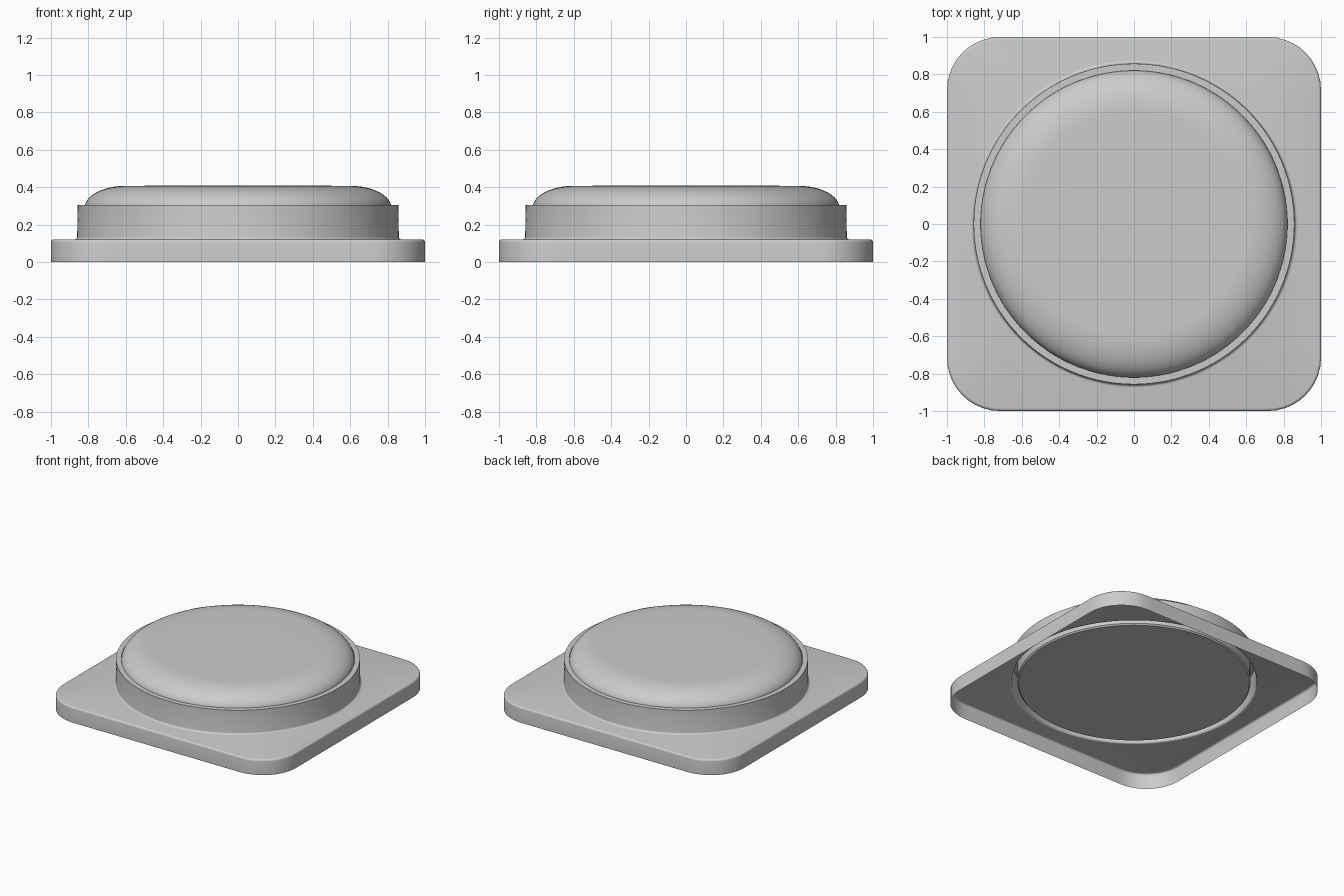
import bpy, bmesh, math

if "Cube" in bpy.data.objects:
    bpy.data.objects.remove(bpy.data.objects["Cube"])

N = 192  # segments around


def circle(r, z):
    return [(r * math.cos(2 * math.pi * i / N), r * math.sin(2 * math.pi * i / N), z) for i in range(N)]


def rounded_square(h, r, z):
    # outline sampled at even angles so it lofts cleanly into circles
    pts, c = [], h - r
    for i in range(N):
        a = 2 * math.pi * i / N
        ux, uy = math.cos(a), math.sin(a)
        t = h / max(abs(ux), abs(uy))
        if min(abs(ux), abs(uy)) * t > c:
            b = c * (abs(ux) + abs(uy))
            t = b + math.sqrt(b * b - 2 * c * c + r * r)
        pts.append((ux * t, uy * t, z))
    return pts


def loft(name, loops, cap_bottom=False, cap_top=False):
    bm = bmesh.new()
    rings = [[bm.verts.new(p) for p in loop] for loop in loops]
    for a, b in zip(rings, rings[1:]):
        for i in range(N):
            j = (i + 1) % N
            bm.faces.new((a[i], a[j], b[j], b[i]))
    if cap_bottom:
        bm.faces.new(rings[0][::-1])
    if cap_top:
        bm.faces.new(rings[-1])
    me = bpy.data.meshes.new(name)
    bm.to_mesh(me)
    bm.free()
    ob = bpy.data.objects.new(name, me)
    bpy.context.collection.objects.link(ob)
    bpy.context.view_layer.objects.active = ob
    ob.select_set(True)
    bpy.ops.object.shade_smooth_by_angle(angle=math.radians(35))
    ob.select_set(False)
    return ob


quarter = [math.pi / 2 * k / 4 for k in range(5)]

# Base plate: open-bottomed skirt, soft top edge, filleted collar with inward lip
housing = [rounded_square(1, 0.285, 0)]
housing += [rounded_square(0.985 + 0.015 * math.cos(a), 0.27 + 0.015 * math.cos(a),
                           0.105 + 0.015 * math.sin(a)) for a in quarter]
housing += [circle(0.875 - 0.015 * math.sin(a), 0.135 - 0.015 * math.cos(a)) for a in quarter]
housing += [circle(0.857, 0.305), circle(0.82, 0.305)]
loft("base_and_collar", housing)

# Domed cap: closed body with flat underside and broadly rounded top edge
cap = [circle(0.81, 0.115), circle(0.82, 0.125), circle(0.82, 0.29)]
for k in range(1, 17):
    a = math.pi / 2 * k / 16
    cap.append(circle(0.60 + 0.22 * math.cos(a), 0.29 + 0.117 * math.sin(a)))
cap.append(circle(0.4, 0.408))
loft("domed_cap", cap, True, True)
